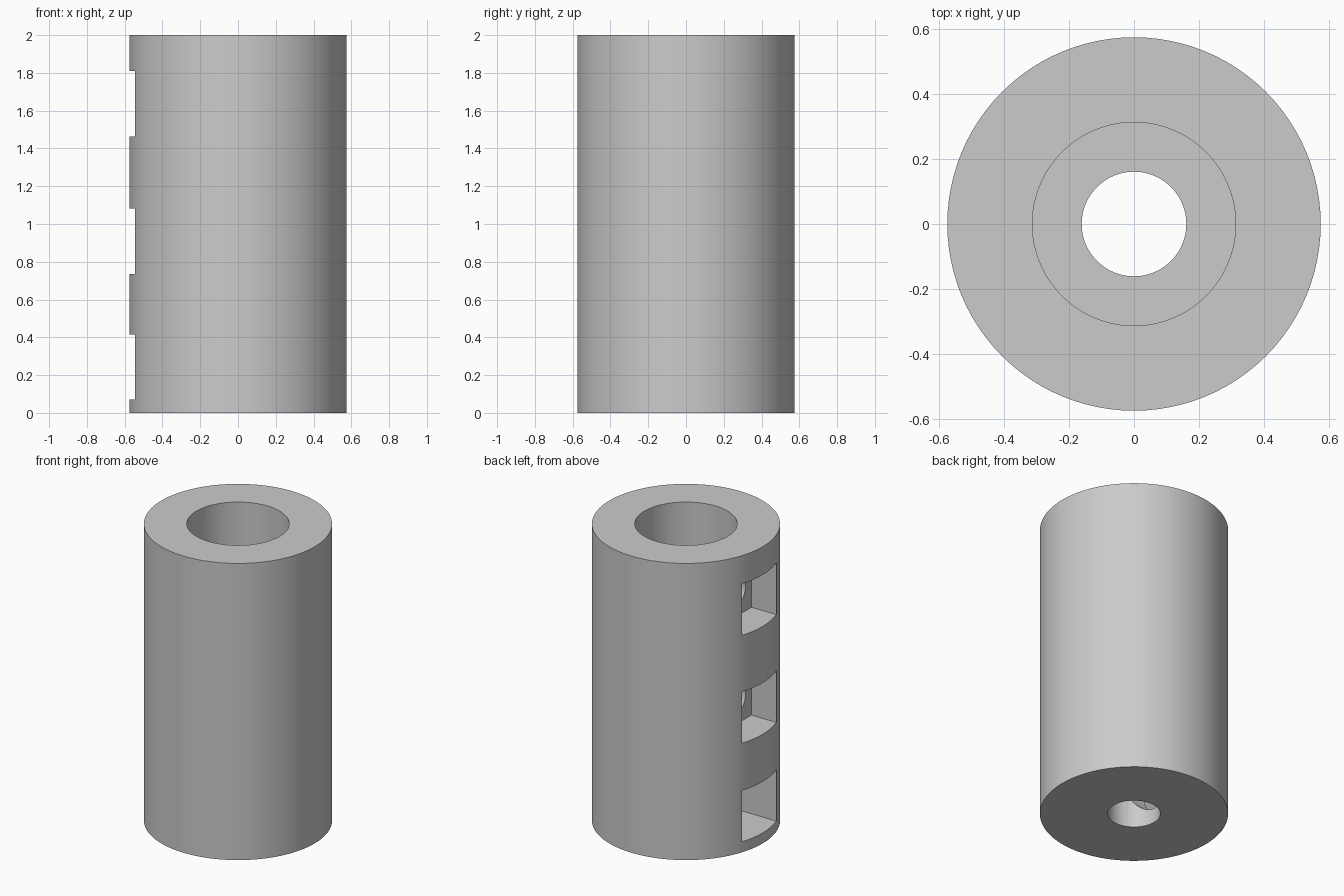
import bpy
import bmesh
from math import cos, sin, tau, radians

cube = bpy.data.objects.get("Cube")
if cube:
    bpy.data.objects.remove(cube, do_unlink=True)

SEGMENTS = 96
OUTER, BORE, NARROW = 0.575, 0.313, 0.161
HEIGHT, STEP = 2.0, 0.54

grey = bpy.data.materials.new("plain grey")
grey.use_nodes = True
tone = (0.6, 0.6, 0.6, 1)
grey.diffuse_color = tone
grey.node_tree.nodes["Principled BSDF"].inputs["Base Color"].default_value = tone


def lathe(name, profile):
    """Revolve a closed (radius, z) profile around the z axis."""
    bm = bmesh.new()
    rings = [[bm.verts.new((r * cos(tau * i / SEGMENTS), r * sin(tau * i / SEGMENTS), z))
              for i in range(SEGMENTS)] for r, z in profile]
    for a, b in zip(rings, rings[1:] + rings[:1]):
        for i in range(SEGMENTS):
            j = (i + 1) % SEGMENTS
            bm.faces.new((a[i], a[j], b[j], b[i]))
    bmesh.ops.recalc_face_normals(bm, faces=bm.faces)
    mesh = bpy.data.meshes.new(name)
    bm.to_mesh(mesh)
    bm.free()
    obj = bpy.data.objects.new(name, mesh)
    bpy.context.collection.objects.link(obj)
    return obj


def cut(target, cutter):
    """Subtract the cutter from the target and discard it."""
    cutter.hide_render = True
    mod = target.modifiers.new("cut", "BOOLEAN")
    mod.operation = "DIFFERENCE"
    mod.solver = "EXACT"
    mod.object = cutter
    bpy.ops.object.select_all(action="DESELECT")
    bpy.context.view_layer.objects.active = target
    target.select_set(True)
    bpy.ops.object.modifier_apply(modifier=mod.name)
    bpy.data.objects.remove(cutter, do_unlink=True)


def pocket(x_back, z_low, z_high):
    """Rectangular pocket cutter open towards -x."""
    x_front = -0.8
    bpy.ops.mesh.primitive_cube_add(
        size=1, location=((x_front + x_back) / 2, 0, (z_low + z_high) / 2))
    obj = bpy.context.object
    obj.name = "pocket_cutter"
    obj.scale = (x_back - x_front, 0.366, z_high - z_low)
    return obj


def port(radius, z):
    """Round cutter linking a pocket to the central bore."""
    bpy.ops.mesh.primitive_cylinder_add(
        vertices=48, radius=radius, depth=0.5,
        location=(-0.3, 0, z), rotation=(0, radians(90), 0))
    bpy.context.object.name = "port_cutter"
    return bpy.context.object


# Sleeve with a wide bore that steps down to a narrow one
sleeve = lathe("stepped_sleeve", [
    (OUTER, 0), (OUTER, HEIGHT), (BORE, HEIGHT),
    (BORE, STEP), (NARROW, STEP), (NARROW, 0)])
sleeve.data.materials.append(grey)

# Side pockets and their round ports: back wall, bottom, top, port radius
for x_back, low, high, radius in [(-0.205, 0.071, 0.416, 0.145),
                                  (-0.36, 0.736, 1.082, 0.12),
                                  (-0.36, 1.463, 1.81, 0.12)]:
    cut(sleeve, pocket(x_back, low, high))
    cut(sleeve, port(radius, (low + high) / 2))

# Smooth curved walls, crisp rims
bpy.ops.object.select_all(action="DESELECT")
sleeve.select_set(True)
bpy.context.view_layer.objects.active = sleeve
bpy.ops.object.shade_smooth_by_angle(angle=radians(30))
